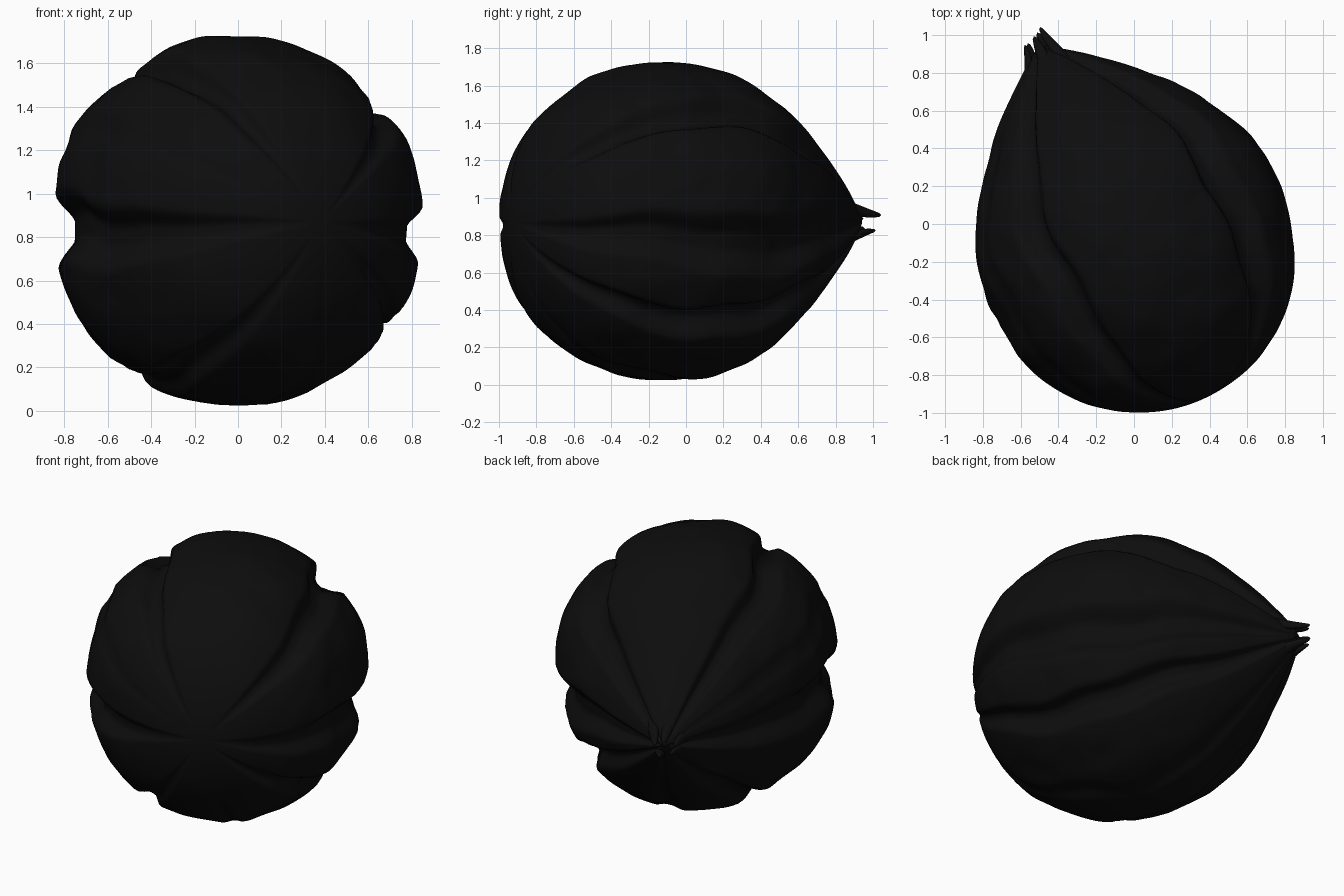
import bpy, bmesh, math
from mathutils import Vector, noise

cube = bpy.data.objects.get("Cube")
if cube:
    bpy.data.objects.remove(cube, do_unlink=True)

# One near-black colour
mat = bpy.data.materials.new("charcoal black")
mat.use_nodes = True
COLOUR = (0.004, 0.004, 0.004, 1)
mat.diffuse_color = COLOUR
mat.node_tree.nodes["Principled BSDF"].inputs["Base Color"].default_value = COLOUR

# Axis of the pod, from the blunt end to the pointed end
BASE = Vector((0.38, -0.92, 0.87))
TIP = Vector((-0.5, 0.94, 0.87))
AXIS = (TIP - BASE).normalized()
SIDE = Vector((AXIS.y, -AXIS.x, 0))
UP = Vector((0, 0, 1))
LENGTH = (TIP - BASE).length
WIDEST = 0.95

# Grooves between lobes: angle, half width (degrees), depth
GROOVES = [(184, 8, 0.13), (122, 5, 0.09), (44, 6, 0.10), (-7, 8, 0.12),
           (-39, 5, 0.10), (-121, 5, 0.06), (-82, 4, 0.02), (152, 4, 0.015)]


def smooth(a, b, x):
    x = min(1, max(0, (x - a) / (b - a)))
    return x * x * (3 - 2 * x)


def profile(t):
    if t < WIDEST:
        s = (WIDEST - t) / WIDEST
        return 0.83 * max(0, 1 - s ** 2.3) ** 0.5
    s = (t - WIDEST) / (LENGTH - WIDEST)
    return 0.83 * max(0, math.cos(s * math.pi / 2)) ** 0.85


def lobe_scale(t, angle):
    """Radius factor: swollen lobes with scalloped edges and sunken grooves."""
    f = t / LENGTH
    middle = math.sin(math.pi * f)
    scale = 1.03
    for i, (centre, width, depth) in enumerate(GROOVES):
        wobble = middle * (2.5 * math.sin(9 * f + 2 * i) + 1.2 * math.sin(23 * f + i))
        d = abs((angle - centre - wobble + 180) % 360 - 180)
        w = width * (0.7 + 0.5 * f)
        scale -= depth * (1 + 1.2 * f ** 4) * (1 - smooth(w * 0.4, w * 1.7, d))
        scale -= depth * 0.22 * math.exp(-(d / (w * 2.6)) ** 2)
    return scale


def point(t, angle):
    a = math.radians(angle)
    out = SIDE * math.cos(a) + UP * math.sin(a)
    p = BASE + AXIS * t
    r = profile(t) * lobe_scale(t, angle)
    q = p + out * r
    bump = noise.noise(q * 3.2) * 0.022 + noise.noise(q * 8) * 0.007
    return q + out * bump * min(1, r * 2)


def finish(bm, name):
    bmesh.ops.recalc_face_normals(bm, faces=bm.faces)
    mesh = bpy.data.meshes.new(name)
    bm.to_mesh(mesh)
    bm.free()
    mesh.materials.append(mat)
    mesh.shade_smooth()
    obj = bpy.data.objects.new(name, mesh)
    bpy.context.collection.objects.link(obj)
    return obj


def loft(name, rings, start, end):
    """Skin closed rings of points, with a pole at either end."""
    bm = bmesh.new()
    loops = [[bm.verts.new(p) for p in ring] for ring in rings]
    n = len(loops[0])
    first, last = bm.verts.new(start), bm.verts.new(end)
    for j in range(n):
        k = (j + 1) % n
        bm.faces.new((first, loops[0][k], loops[0][j]))
        bm.faces.new((last, loops[-1][j], loops[-1][k]))
        for a, b in zip(loops, loops[1:]):
            bm.faces.new((a[j], a[k], b[k], b[j]))
    return finish(bm, name)


# Lobed body, with rings packed closer at the ends
RINGS, SEGMENTS = 100, 216
body_rings = []
for i in range(1, RINGS):
    t = LENGTH * (1 - math.cos(math.pi * i / RINGS)) / 2
    body_rings.append([point(t, 360 * j / SEGMENTS) for j in range(SEGMENTS)])
loft("lobed_body", body_rings, BASE, TIP)

# Little tongues where the lobes end at the point
for n, (angle, spread, reach) in enumerate([(40, 0.06, 0.08), (95, 0.05, 0.05),
                                            (165, 0.07, 0.03), (-145, 0.06, 0.03),
                                            (-65, 0.05, 0.06)]):
    a = math.radians(angle)
    out = SIDE * math.cos(a) + UP * math.sin(a)
    across = AXIS.cross(out)
    rings = []
    for i in range(9):
        f = i / 8
        centre = TIP + AXIS * (reach * f - 0.26 * (1 - f)) + out * (spread + 0.12 * (1 - f) ** 1.3)
        r = 0.012 + 0.045 * (1 - f) ** 0.7
        rings.append([centre + out * r * 0.75 * math.cos(b) + across * r * math.sin(b)
                      for b in (math.tau * j / 16 for j in range(16))])
    end = TIP + AXIS * (reach + 0.012) + out * spread
    loft(f"tip_tongue_{n + 1}", rings, sum(rings[0], Vector()) / 16, end)
